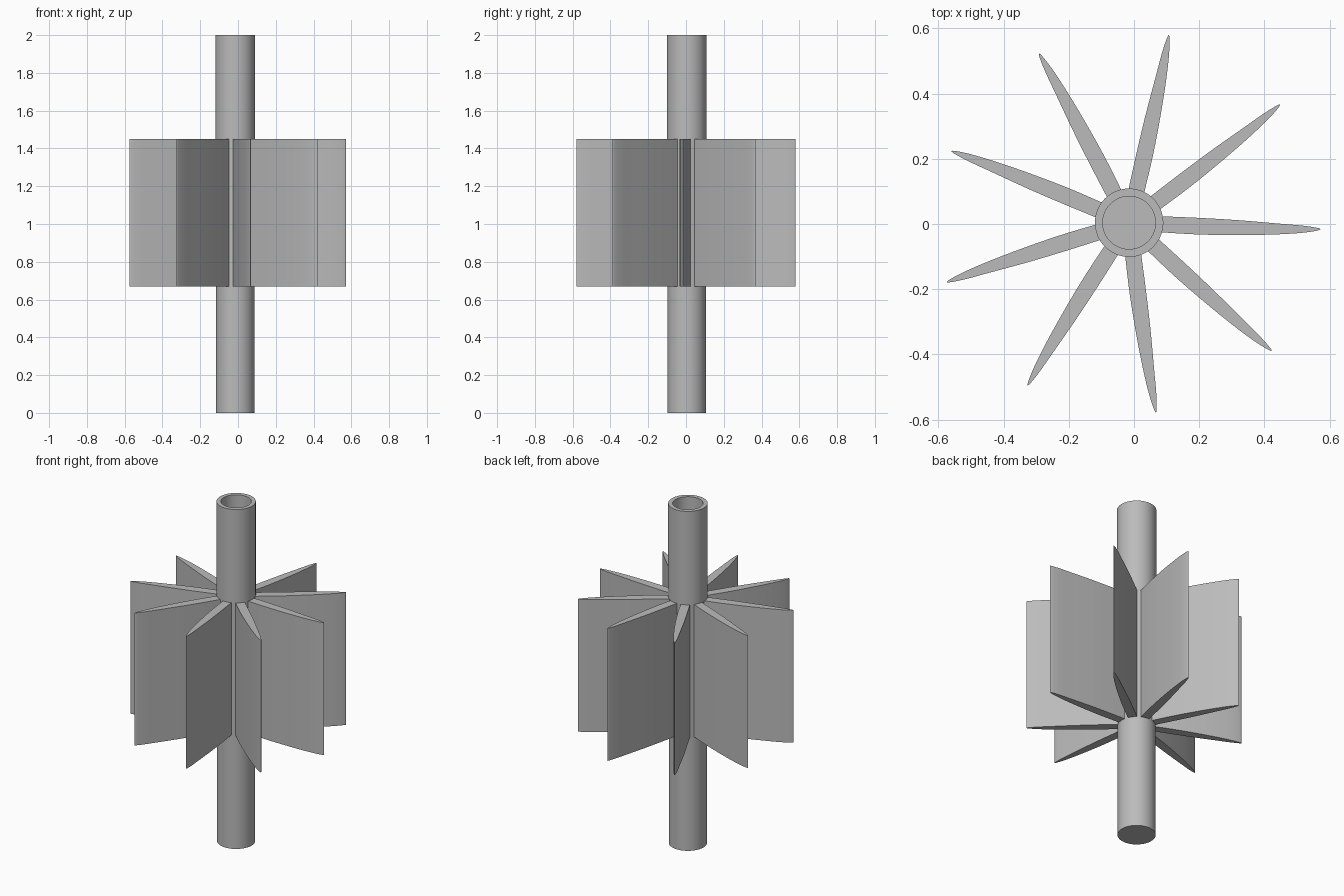
import bpy, bmesh, math
from mathutils import Matrix, Vector

cube = bpy.data.objects.get("Cube")
if cube:
    bpy.data.objects.remove(cube, do_unlink=True)

AXIS = Vector((-0.015, 0.004, 0))
BLADES = 9
BLADE_BOTTOM, BLADE_TOP = 0.67, 1.45

grey = bpy.data.materials.new("plain_grey")
grey.use_nodes = True
colour = (0.5, 0.5, 0.5, 1)
grey.diffuse_color = colour
grey.node_tree.nodes["Principled BSDF"].inputs["Base Color"].default_value = colour


def finish(name, bm):
    """Turn a bmesh into a smooth-shaded object standing on the shaft axis."""
    bmesh.ops.recalc_face_normals(bm, faces=bm.faces[:])
    mesh = bpy.data.meshes.new(name)
    bm.to_mesh(mesh)
    bm.free()
    mesh.materials.append(grey)
    ob = bpy.data.objects.new(name, mesh)
    ob.location = AXIS
    bpy.context.collection.objects.link(ob)
    bpy.ops.object.select_all(action='DESELECT')
    ob.select_set(True)
    bpy.context.view_layer.objects.active = ob
    bpy.ops.object.shade_smooth_by_angle(angle=math.radians(30))
    return ob


def lathe(name, profile, sides=64):
    """Revolve a (radius, height) profile and cap both ends."""
    bm = bmesh.new()
    rings = []
    for r, z in profile:
        rings.append([bm.verts.new((r * math.cos(math.tau * i / sides),
                                    r * math.sin(math.tau * i / sides), z))
                      for i in range(sides)])
    for a, b in zip(rings, rings[1:]):
        for i in range(sides):
            j = (i + 1) % sides
            bm.faces.new((a[i], a[j], b[j], b[i]))
    bm.faces.new(rings[0])
    bm.faces.new(rings[-1])
    return finish(name, bm)


def curve_through(points, steps=6):
    """Smooth path through a few points."""
    pts = [Vector(p) for p in points]
    out = []
    for i in range(len(pts) - 1):
        p0, p1 = pts[max(i - 1, 0)], pts[i]
        p2, p3 = pts[i + 1], pts[min(i + 2, len(pts) - 1)]
        for s in range(steps):
            t = s / steps
            out.append(0.5 * (2 * p1 + (p2 - p0) * t
                              + (2 * p0 - 5 * p1 + 4 * p2 - p3) * t ** 2
                              + (3 * p1 - p0 - 3 * p2 + p3) * t ** 3))
    return out + [pts[-1]]


# Shaft: solid lower rod, hollow upper sleeve
lathe("lower_shaft", [(0.102, 0), (0.102, BLADE_TOP)])
lathe("upper_sleeve", [(0.105, BLADE_TOP), (0.105, 2), (0.081, 2), (0.081, BLADE_TOP + 0.02)])

# Blades: tapered foil section, root buried in the shaft
section = curve_through([(0.09, 0.020), (0.21, 0.015), (0.33, 0.008), (0.45, -0.002),
                         (0.54, -0.010), (0.588, -0.020), (0.54, -0.030), (0.45, -0.036),
                         (0.33, -0.038), (0.21, -0.036), (0.09, -0.029)])
for n in range(BLADES):
    bm = bmesh.new()
    base = bm.faces.new([bm.verts.new((p.x, p.y, BLADE_BOTTOM)) for p in section])
    top = bmesh.ops.extrude_face_region(bm, geom=[base])
    moved = [g for g in top["geom"] if isinstance(g, bmesh.types.BMVert)]
    bmesh.ops.translate(bm, verts=moved, vec=(0, 0, BLADE_TOP - BLADE_BOTTOM))
    if not any(abs(f.normal.z) > 0.9 and f.calc_center_median().z < BLADE_BOTTOM + 0.01
               for f in bm.faces):
        bm.faces.new([v for v in bm.verts if v.co.z < BLADE_BOTTOM + 0.01])
    bm.transform(Matrix.Rotation(math.tau * n / BLADES, 4, 'Z'))
    finish("blade_%d" % (n + 1), bm)
